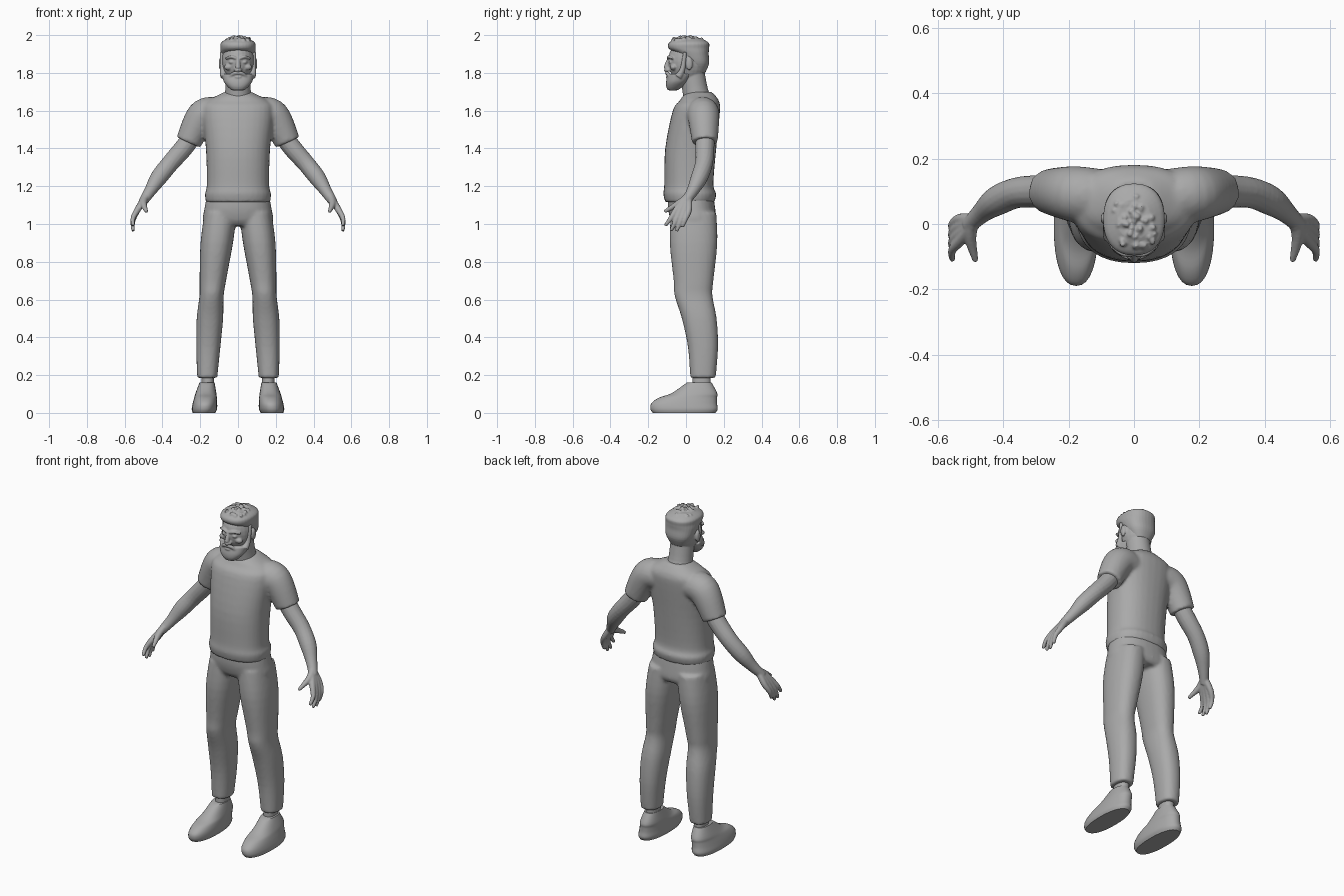
import bpy, bmesh, math, random
from mathutils import Vector, Matrix

random.seed(4)
if "Cube" in bpy.data.objects:
    bpy.data.objects.remove(bpy.data.objects["Cube"])

SIDES = {"right": -1, "left": 1}

grey = bpy.data.materials.new("plain grey")
grey.use_nodes = True
tone = (0.4, 0.4, 0.4, 1)
grey.diffuse_color = tone
grey.node_tree.nodes["Principled BSDF"].inputs["Base Color"].default_value = tone


def spline(points, steps=4):
    """Smooth samples through points of any dimension."""
    out = []
    last = len(points) - 1
    for i in range(last):
        before, start = points[max(i - 1, 0)], points[i]
        end, after = points[i + 1], points[min(i + 2, last)]
        for k in range(steps):
            t = k / steps
            sample = []
            for p, q, r, s in zip(before, start, end, after):
                leave, arrive = (r - p) / 2, (s - q) / 2
                bend = 3 * (r - q) - 2 * leave - arrive
                twist = 2 * (q - r) + leave + arrive
                sample.append(q + t * (leave + t * (bend + t * twist)))
            out.append(sample)
    out.append(list(points[-1]))
    return out


def skin_rings(bm, rings):
    """Bridge a row of rings and cap both ends."""
    rows = [[bm.verts.new(p) for p in ring] for ring in rings]
    count = len(rows[0])
    for low, high in zip(rows, rows[1:]):
        for i in range(count):
            j = (i + 1) % count
            bm.faces.new((low[i], low[j], high[j], high[i]))
    bm.faces.new(rows[0])
    bm.faces.new(rows[-1])


def circle(count):
    angles = [math.tau * i / count for i in range(count)]
    return [(math.cos(angle), math.sin(angle)) for angle in angles]


def squared(value, power):
    return math.copysign(abs(value) ** (2 / power), value)


def stack(bm, points, centre=lambda z: 0, power=2.3):
    """Level oval rings: (y, z, half width, half depth), x by rule."""
    rings = []
    for y, z, wide, deep in spline(points):
        rings.append([(centre(z) + wide * squared(c, power),
                       y + deep * squared(s, power), z) for c, s in circle(32)])
    skin_rings(bm, rings)


def tube(bm, points, side=1, count=16):
    """Round tube along (x, y, z, radius), mirrored in x by side."""
    path = spline([(x * side, y, z, radius) for x, y, z, radius in points])
    rings = []
    for i, (x, y, z, radius) in enumerate(path):
        ahead = Vector(path[min(i + 1, len(path) - 1)][:3])
        behind = Vector(path[max(i - 1, 0)][:3])
        turn = (ahead - behind).to_track_quat('Z', 'Y')
        rings.append([Vector((x, y, z)) + turn @ Vector((radius * c, radius * s, 0))
                      for c, s in circle(count)])
    skin_rings(bm, rings)


def ball(bm, centre, size):
    place = Matrix.Translation(centre) @ Matrix.Diagonal((*size, 1))
    bmesh.ops.create_uvsphere(bm, u_segments=24, v_segments=16, radius=1, matrix=place)


def finish(name, bm, voxel=None, smooth=3):
    """Make an object; overlapping pieces fuse when voxel is given."""
    bmesh.ops.recalc_face_normals(bm, faces=bm.faces[:])
    mesh = bpy.data.meshes.new(name)
    bm.to_mesh(mesh)
    bm.free()
    mesh.materials.append(grey)
    part = bpy.data.objects.new(name, mesh)
    bpy.context.collection.objects.link(part)
    bpy.ops.object.select_all(action='DESELECT')
    part.select_set(True)
    bpy.context.view_layer.objects.active = part
    bpy.ops.object.shade_smooth_by_angle(angle=math.radians(50))
    if voxel:
        fuse = part.modifiers.new("fuse", 'REMESH')
        fuse.mode = 'VOXEL'
        fuse.voxel_size = voxel
        fuse.use_smooth_shade = True
        soften = part.modifiers.new("soften", 'SMOOTH')
        soften.iterations = smooth


# Shirt: torso and sleeves
bm = bmesh.new()
stack(bm, [(.02, 1.115, .17, .13), (.02, 1.16, .175, .14), (.015, 1.21, .165, .13),
           (.025, 1.4, .17, .135), (.055, 1.6, .19, .125), (.07, 1.65, .165, .105),
           (.07, 1.68, .11, .085), (.075, 1.7, .07, .06)])
for side in SIDES.values():
    tube(bm, [(.08, .085, 1.585, .08), (.165, .09, 1.585, .086),
              (.21, .095, 1.54, .081), (.262, .1, 1.433, .068)], side, 24)
finish("shirt", bm, .01)

# Trousers: hips and legs that spread towards the feet
bm = bmesh.new()
stack(bm, [(.025, 1.15, .165, .12), (.03, 1.08, .178, .125),
           (.04, 1.02, .186, .12), (.045, .99, .15, .1)])
for side in SIDES.values():
    stack(bm, [(.04, 1.06, .085, .12), (.04, .9, .086, .126), (.04, .7, .07, .105),
               (.04, .62, .064, .1), (.07, .5, .07, .092), (.09, .35, .064, .08),
               (.09, .185, .053, .067)],
          lambda z: side * (.165 - .065 * z * z))
finish("trousers", bm, .01)

for word, side in SIDES.items():
    # Ankle
    bm = bmesh.new()
    stack(bm, [(.083, .1, .033, .048), (.083, .22, .033, .048)], lambda z: .16 * side)
    finish(word + "_ankle", bm)

    # Shoe
    bm = bmesh.new()
    stack(bm, [(-.01, 0, .06, .166), (-.01, .02, .067, .178), (-.01, .05, .065, .174),
               (.01, .08, .06, .154), (.045, .105, .055, .12), (.07, .16, .04, .066)],
          lambda z: side * (.18 - z / 10))
    finish(word + "_shoe", bm)

    # Arm, with four fingers running from the wrist, and a thumb
    bm = bmesh.new()
    tube(bm, [(.23, .1, 1.48, .05), (.29, .1, 1.4, .05), (.36, .095, 1.32, .047),
              (.42, .07, 1.245, .045), (.465, .035, 1.175, .032),
              (.505, -.005, 1.115, .024)], side)
    for finger in range(4):
        knuckle = .015 - .022 * finger
        reach = -.02 - .03 * finger
        drop = .96 + .012 * (finger - 1.4) ** 2
        tube(bm, [(.49, .01 + knuckle / 5, 1.14, .019), (.532, knuckle, 1.075, .017),
                  (.556, (knuckle + reach) / 2, (1.07 + drop) / 2, .013),
                  (.555, reach, drop, .009)], side)
    tube(bm, [(.495, 0, 1.135, .02), (.5, -.045, 1.105, .018),
              (.484, -.114, 1.065, .009)], side)
    finish(word + "_arm", bm, .005)

# Head: neck, skull, nose
bm = bmesh.new()
tube(bm, [(0, .065, 1.64, .08), (0, .05, 1.7, .068), (0, .03, 1.82, .065)], count=32)
ball(bm, (0, .01, 1.86), (.088, .105, .12))
tube(bm, [(0, -.088, 1.88, .009), (0, -.105, 1.825, .014), (0, -.097, 1.808, .012)])
for side in SIDES.values():
    # Nostrils, eyes, cheeks, ears and brows
    ball(bm, (.013 * side, -.095, 1.815), (.01, .013, .01))
    ball(bm, (.034 * side, -.078, 1.857), (.015, .015, .01))
    ball(bm, (.05 * side, -.066, 1.83), (.024, .018, .016))
    ball(bm, (.092 * side, .017, 1.848), (.01, .018, .034))
    tube(bm, [(.01, -.095, 1.877, .007), (.036, -.09, 1.885, .008),
              (.066, -.07, 1.876, .006)], side)
finish("head", bm, .0045, 2)

# Beard with lower lip, sideburns and moustache
bm = bmesh.new()
stack(bm, [(-.07, 1.708, .034, .026), (-.06, 1.728, .056, .045),
           (-.045, 1.755, .076, .06), (-.025, 1.795, .086, .07)])
ball(bm, (0, -.097, 1.778), (.02, .01, .006))
for side in SIDES.values():
    tube(bm, [(.075, -.04, 1.78, .02), (.081, -.018, 1.82, .014),
              (.085, -.005, 1.91, .01)], side)
    tube(bm, [(0, -.102, 1.8, .01), (.025, -.097, 1.796, .01),
              (.045, -.08, 1.775, .01)], side)
finish("beard", bm, .0045, 2)

# Hair with tousled tufts on the crown
bm = bmesh.new()
stack(bm, [(.06, 1.8, .052, .042), (.055, 1.85, .08, .067), (.035, 1.9, .091, .085),
           (.015, 1.93, .093, .107), (.015, 1.96, .09, .105), (.015, 1.985, .05, .06)])
for tuft in range(46):
    turn, far = random.uniform(0, math.tau), math.sqrt(random.random())
    x, y = .07 * far * math.cos(turn), .085 * far * math.sin(turn)
    top = 2 - .016 * far * far - random.uniform(0, .008)
    tip = y - random.uniform(-.01, .01)
    tube(bm, [(x, y, 1.955, .013), (x, y, top - .012, .011), (x * 1.1, tip, top, .006)])
finish("hair", bm, .0045, 1)
